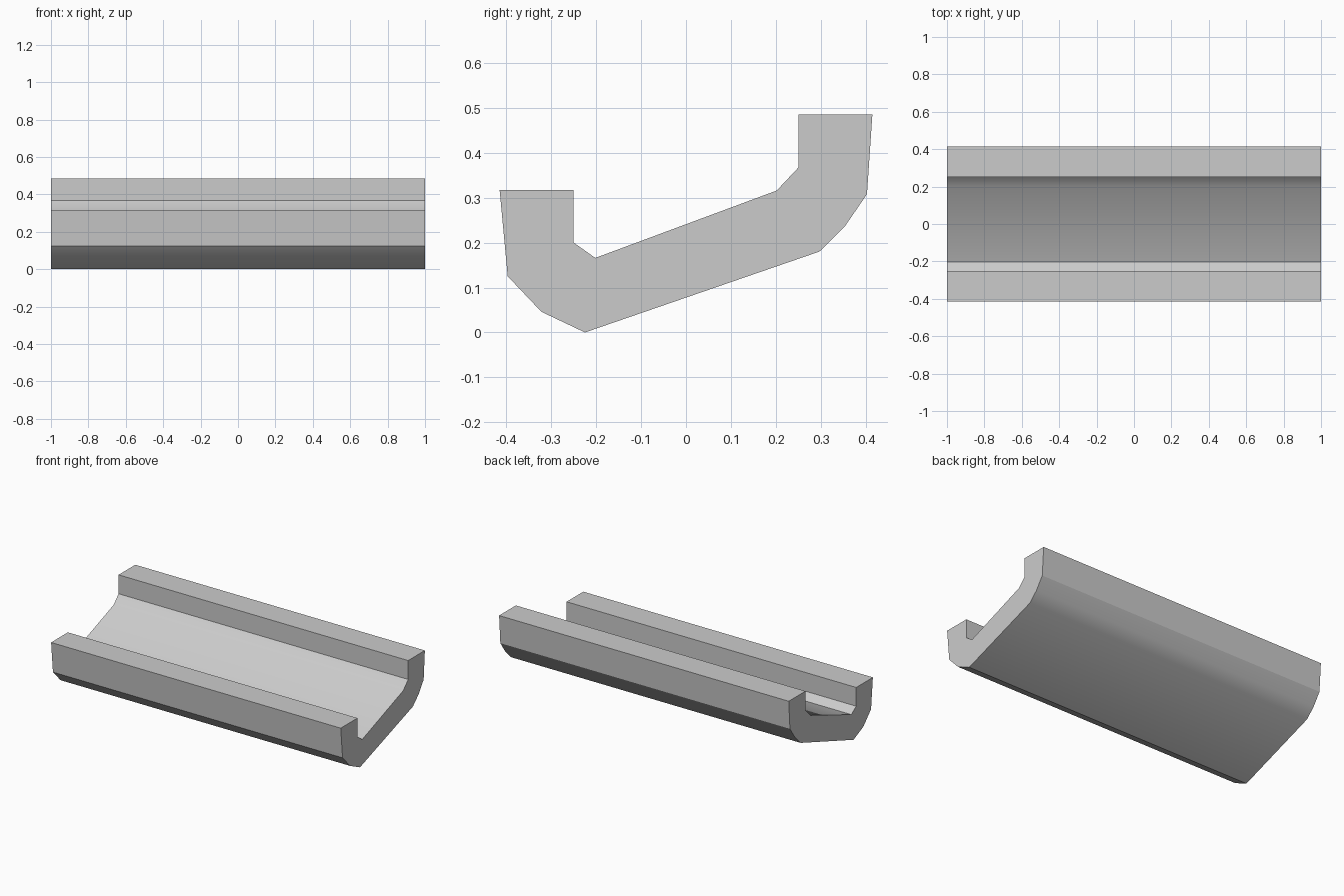
import bpy, bmesh

if "Cube" in bpy.data.objects:
    bpy.data.objects.remove(bpy.data.objects["Cube"])

# Cross-section of the tilted trough in (y, z)
profile = [(-0.225, 0), (0.297, 0.18), (0.353, 0.235), (0.403, 0.308),
           (0.415, 0.485), (0.25, 0.485), (0.25, 0.367), (0.202, 0.316),
           (-0.202, 0.166), (-0.25, 0.2), (-0.25, 0.317), (-0.415, 0.317),
           (-0.397, 0.125), (-0.322, 0.046)]

# Extrude the section along x
bm = bmesh.new()
end = bm.faces.new([bm.verts.new((-1, y, z)) for y, z in profile])
result = bmesh.ops.extrude_face_region(bm, geom=[end], use_keep_orig=True)
moved = [v for v in result["geom"] if isinstance(v, bmesh.types.BMVert)]
bmesh.ops.translate(bm, verts=moved, vec=(2, 0, 0))
bmesh.ops.recalc_face_normals(bm, faces=bm.faces)
mesh = bpy.data.meshes.new("banked_trough")
bm.to_mesh(mesh)
bm.free()

trough = bpy.data.objects.new("banked_trough", mesh)
bpy.context.collection.objects.link(trough)

# Soften the shallow bends, keep the rims and ends crisp
bpy.context.view_layer.objects.active = trough
trough.select_set(True)
bpy.ops.object.shade_smooth_by_angle(angle=0.5)
